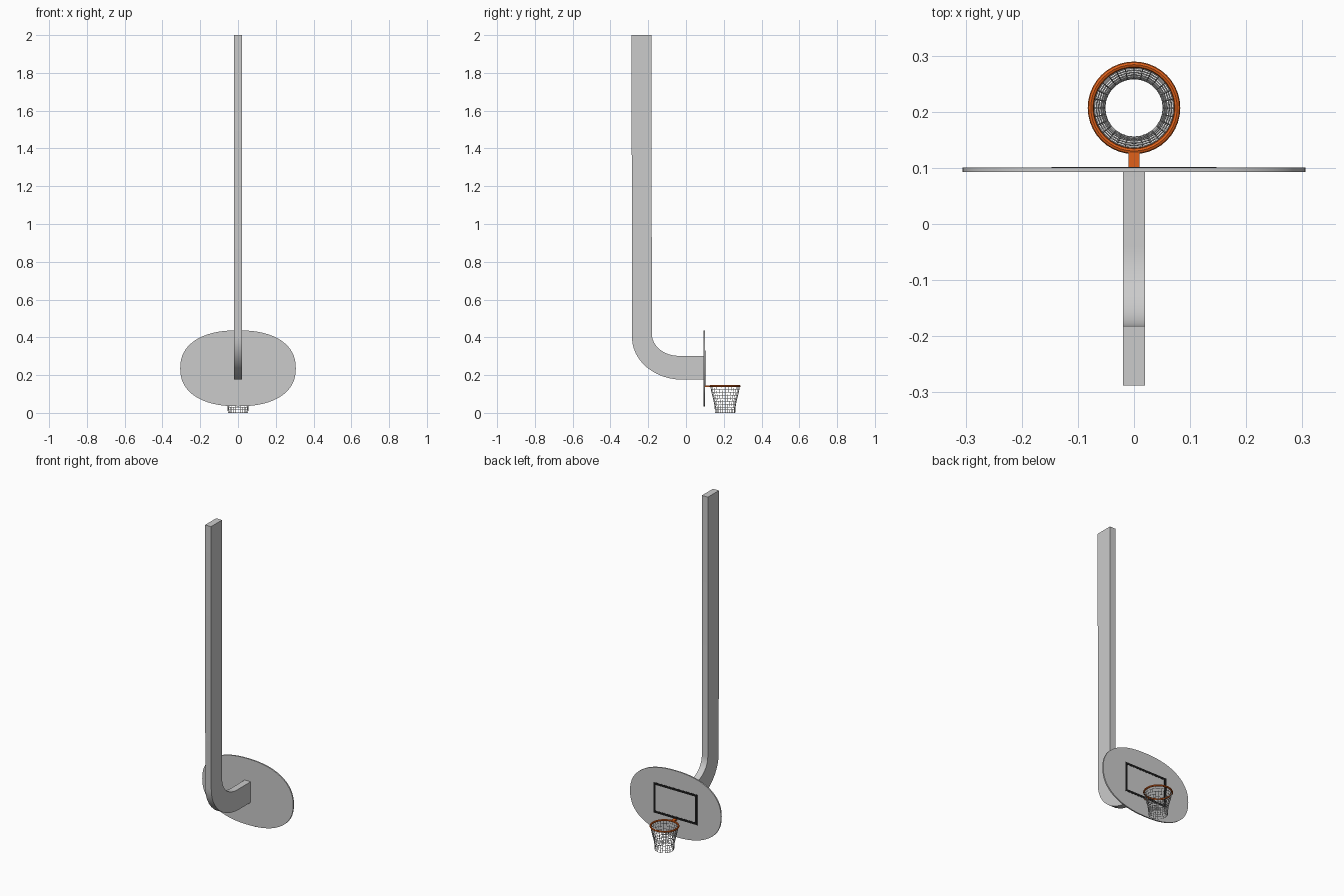
import bpy, bmesh, math
from mathutils import Matrix

if "Cube" in bpy.data.objects:
    bpy.data.objects.remove(bpy.data.objects["Cube"])


def material(name, color):
    m = bpy.data.materials.new(name)
    m.diffuse_color = color
    m.use_nodes = True
    m.node_tree.nodes["Principled BSDF"].inputs["Base Color"].default_value = m.diffuse_color
    return m


def add_object(name, bm, mat=None, smooth=True):
    bmesh.ops.recalc_face_normals(bm, faces=bm.faces)
    me = bpy.data.meshes.new(name)
    bm.to_mesh(me)
    bm.free()
    ob = bpy.data.objects.new(name, me)
    bpy.context.collection.objects.link(ob)
    if mat:
        me.materials.append(mat)
    if smooth:
        bpy.ops.object.select_all(action='DESELECT')
        bpy.context.view_layer.objects.active = ob
        ob.select_set(True)
        bpy.ops.object.shade_smooth_by_angle(angle=math.radians(35))
    return ob


def box(bm, x0, x1, y0, y1, z0, z1):
    m = Matrix.Translation(((x0 + x1) / 2, (y0 + y1) / 2, (z0 + z1) / 2))
    bmesh.ops.create_cube(bm, size=1, matrix=m @ Matrix.Diagonal((x1 - x0, y1 - y0, z1 - z0, 1)))


def revolve(bm, profile, segs, closed, cy):
    """Spin (radius, z) points around a vertical axis at y = cy."""
    rings = [[bm.verts.new((r * math.cos(a), cy + r * math.sin(a), z)) for r, z in profile]
             for a in (2 * math.pi * i / segs for i in range(segs))]
    n = len(profile)
    for i in range(segs):
        a, b = rings[i], rings[(i + 1) % segs]
        for j in range(n if closed else n - 1):
            k = (j + 1) % n
            bm.faces.new((a[j], b[j], b[k], a[k]))


orange = material("rim_orange", (0.75, 0.12, 0.01, 1))
black = material("line_black", (0.01, 0.01, 0.01, 1))

# Post: rectangular section swept down, around an elliptical bend and forward
sections = [((-0.288, 2.0), (-0.182, 2.0))]
for i in range(13):
    t = math.pi / 2 * i / 12
    c, s = math.cos(t), math.sin(t)
    sections.append(((-0.02 - 0.266 * c, 0.40 - 0.224 * s),
                     (-0.04 - 0.141 * c, 0.42 - 0.118 * s)))
sections.append(((0.093, 0.176), (0.093, 0.302)))
bm = bmesh.new()
rings = [[bm.verts.new((x, p[0], p[1])) for x, p in
          ((-0.02, o), (0.02, o), (0.02, i), (-0.02, i))] for o, i in sections]
for a, b in zip(rings, rings[1:]):
    for j in range(4):
        k = (j + 1) % 4
        bm.faces.new((a[j], a[k], b[k], b[j]))
bm.faces.new(rings[0])
bm.faces.new(rings[-1])
add_object("bent_post", bm)

# Backboard: thin superellipse plate
bm = bmesh.new()
outline = []
for i in range(64):
    t = 2 * math.pi * i / 64
    c, s = math.cos(t), math.sin(t)
    e = 2 / 2.3
    outline.append(bm.verts.new((0.306 * math.copysign(abs(c) ** e, c), 0.093,
                                 0.236 + 0.201 * math.copysign(abs(s) ** e, s))))
face = bm.faces.new(outline)
ext = bmesh.ops.extrude_face_region(bm, geom=[face])
bmesh.ops.translate(bm, vec=(0, 0.008, 0), verts=[v for v in ext["geom"]
                    if isinstance(v, bmesh.types.BMVert)])
add_object("backboard", bm)

# Black target frame on the playing side
W, Z0, Z1, T = 0.147, 0.145, 0.33, 0.014
bm = bmesh.new()
for x0, x1, z0, z1 in ((-W, W, Z0, Z0 + T), (-W, W, Z1 - T, Z1),
                       (-W, -W + T, Z0 + T, Z1 - T), (W - T, W, Z0 + T, Z1 - T)):
    box(bm, x0, x1, 0.100, 0.102, z0, z1)
add_object("target_frame", bm, black, smooth=False)

# Rim ring and its bracket
HOOP_Y = 0.207
bm = bmesh.new()
profile = [(0.077 + 0.0055 * math.cos(t), 0.142 + 0.0055 * math.sin(t))
           for t in (2 * math.pi * i / 8 for i in range(8))]
revolve(bm, profile, 40, True, HOOP_Y)
add_object("rim", bm, orange)
bm = bmesh.new()
box(bm, -0.01, 0.01, 0.098, 0.130, 0.138, 0.146)
add_object("rim_bracket", bm, orange, smooth=False)

# Net: tapered grid turned into cords
bm = bmesh.new()
net = [(0.076, 0.141), (0.074, 0.125), (0.071, 0.109), (0.067, 0.093), (0.063, 0.077),
       (0.059, 0.061), (0.056, 0.045), (0.054, 0.030), (0.053, 0.016), (0.0525, 0.002)]
revolve(bm, net, 28, False, HOOP_Y)
net_ob = add_object("net", bm, smooth=False)
wire = net_ob.modifiers.new("cords", 'WIREFRAME')
wire.thickness = 0.003
wire.use_even_offset = False
wire.use_boundary = True
wire.offset = 0
